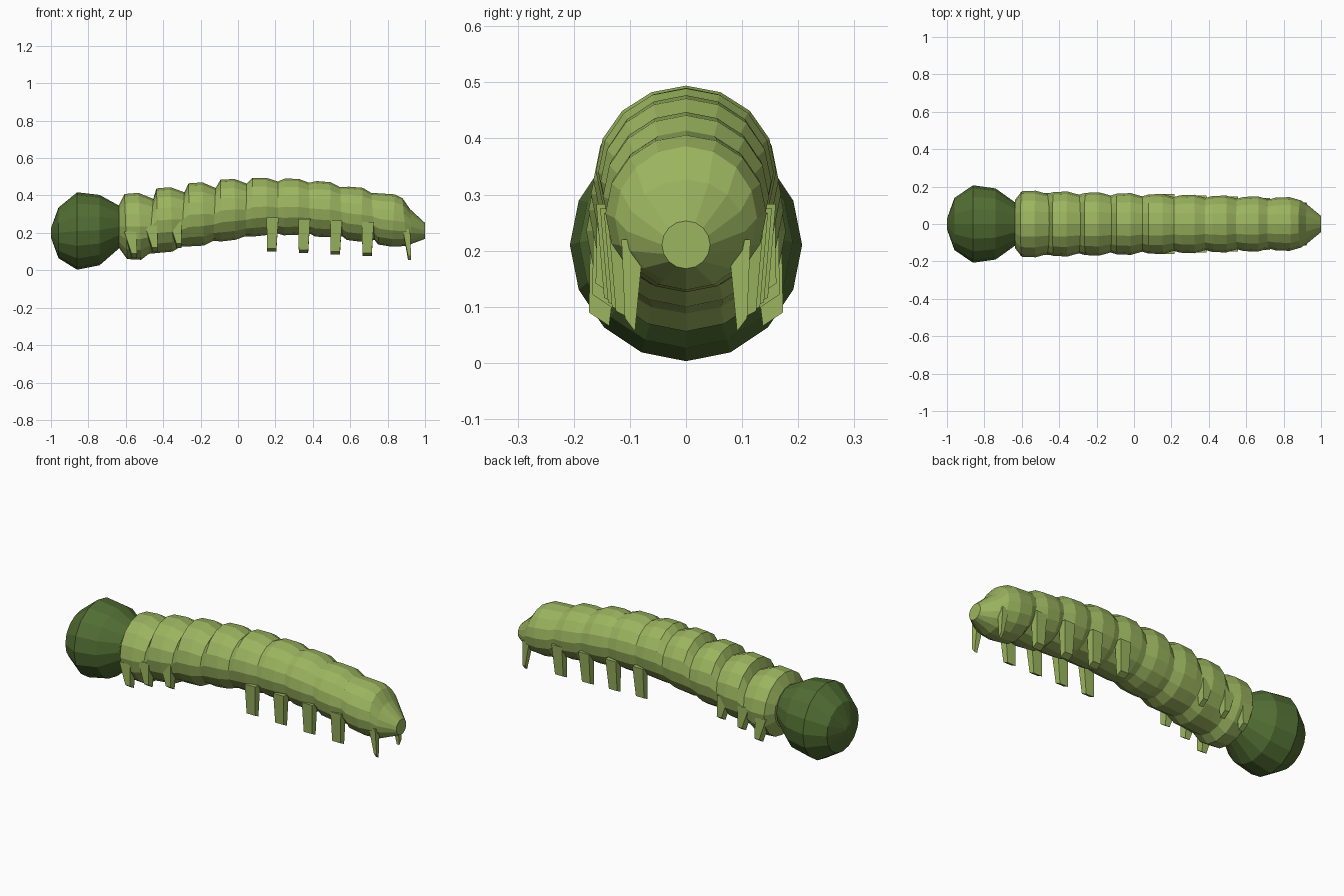
import bpy, bmesh, math
from mathutils import Vector

if "Cube" in bpy.data.objects:
    bpy.data.objects.remove(bpy.data.objects["Cube"])

SIDES = 16


def material(name, rgb):
    m = bpy.data.materials.new(name)
    m.diffuse_color = (*rgb, 1)
    m.use_nodes = True
    m.node_tree.nodes["Principled BSDF"].inputs["Base Color"].default_value = m.diffuse_color
    return m


LIGHT = material("leaf_green", (0.33, 0.46, 0.115))
DARK = material("dark_green", (0.083, 0.155, 0.033))


def finish(bm, name, mat):
    bmesh.ops.recalc_face_normals(bm, faces=bm.faces)
    me = bpy.data.meshes.new(name)
    bm.to_mesh(me)
    bm.free()
    me.materials.append(mat)
    ob = bpy.data.objects.new(name, me)
    bpy.context.collection.objects.link(ob)
    return ob


def loft(name, loops, mat):
    """Skin a list of equal-length point loops and cap both ends."""
    bm = bmesh.new()
    rings = [[bm.verts.new(p) for p in loop] for loop in loops]
    n = len(rings[0])
    for a, b in zip(rings, rings[1:]):
        for i in range(n):
            j = (i + 1) % n
            bm.faces.new((a[i], a[j], b[j], b[i]))
    bm.faces.new(rings[0])
    bm.faces.new(rings[-1])
    return finish(bm, name, mat)


def ring(x, top, bottom, half_width, tilt=0.0):
    """Upright oval around the x axis; tilt shifts the top back, the bottom forward."""
    c, r = (top + bottom) / 2, (top - bottom) / 2
    return [(x - tilt * math.cos(a), half_width * math.sin(a), c + r * math.cos(a))
            for a in (2 * math.pi * i / SIDES for i in range(SIDES))]


# Head
head = [(-1.0, 0.225, 0.175, 0.028), (-0.96, 0.335, 0.065, 0.14),
        (-0.86, 0.417, 0.003, 0.207), (-0.74, 0.403, 0.027, 0.19),
        (-0.635, 0.345, 0.118, 0.115)]
loft("head", [ring(*r) for r in head], DARK)

# Body: top and bottom heights at the first shoulder, second shoulder and crease
segments = [
    ((0.408, 0.06), (0.414, 0.056), (0.382, 0.088)),
    ((0.438, 0.093), (0.444, 0.1), (0.417, 0.128)),
    ((0.465, 0.128), (0.47, 0.132), (0.44, 0.158)),
    ((0.485, 0.154), (0.488, 0.163), (0.464, 0.182)),
    ((0.494, 0.18), (0.494, 0.188), (0.475, 0.196)),
    ((0.49, 0.187), (0.489, 0.19), (0.468, 0.195)),
    ((0.477, 0.18), (0.471, 0.177), (0.444, 0.182)),
    ((0.447, 0.162), (0.441, 0.153), (0.414, 0.162)),
    ((0.411, 0.138), (0.406, 0.126), (0.386, 0.13)),
]
body = [ring(-0.635, 0.352, 0.118, 0.13)]
for i, (s1, s2, crease) in enumerate(segments):
    x0 = -0.635 + 0.1695 * i
    w = 0.178 - 0.0043 * i
    tilt = 0.006 * (i - 4)
    body += [ring(x0 + 0.035, *s1, w - 0.003, -tilt * 0.3),
             ring(x0 + 0.11, *s2, w, -tilt * 0.3),
             ring(x0 + 0.17, *crease, w - 0.017, tilt * 0.5)]
# Tail cone
body.append(ring(0.925, 0.327, 0.142, 0.105, 0.005))
body.append(ring(1.0, 0.253, 0.168, 0.043))
loft("body", body, LIGHT)


def leg_pair(name, top, foot, top_size, foot_size, slant=0.0):
    """Tapered four-sided leg, built on both sides."""
    for side, tag in ((-1, "right"), (1, "left")):
        loops = []
        for (x, y, z), (dx, dy) in ((top, top_size), (foot, foot_size)):
            s = slant if z == foot[2] else 0
            loops.append([Vector((x + a * dx, side * (y + b * dy), z + s * b))
                          for a, b in ((-1, -1), (1, -1), (1, 1), (-1, 1))])
        loft(f"{name}_{tag}", loops, LIGHT)


# Short front legs tucked against the body
for i, (x, z) in enumerate([(-0.565, 0.068), (-0.455, 0.1), (-0.325, 0.12)]):
    y = 0.155 - 0.006 * i
    leg_pair(f"front_leg_{i + 1}", (x - 0.01, y - 0.01, z + 0.14),
             (x + 0.01, y, z + 0.01), (0.033, 0.026), (0.014, 0.018), 0.012)

# Long legs along the rear half
for i in range(4):
    x = 0.18 + 0.17 * i
    y = 0.142 - 0.007 * i
    z = 0.108 - 0.008 * i
    leg_pair(f"rear_leg_{i + 1}", (x + 0.005, y - 0.004, z + 0.175), (x, y - 0.012, z),
             (0.032, 0.022), (0.025, 0.016), 0.008)

# Thin pointed claspers at the tail
leg_pair("tail_clasper", (0.9, 0.095, 0.22), (0.917, 0.1, 0.068),
         (0.02, 0.02), (0.008, 0.009), 0.012)
